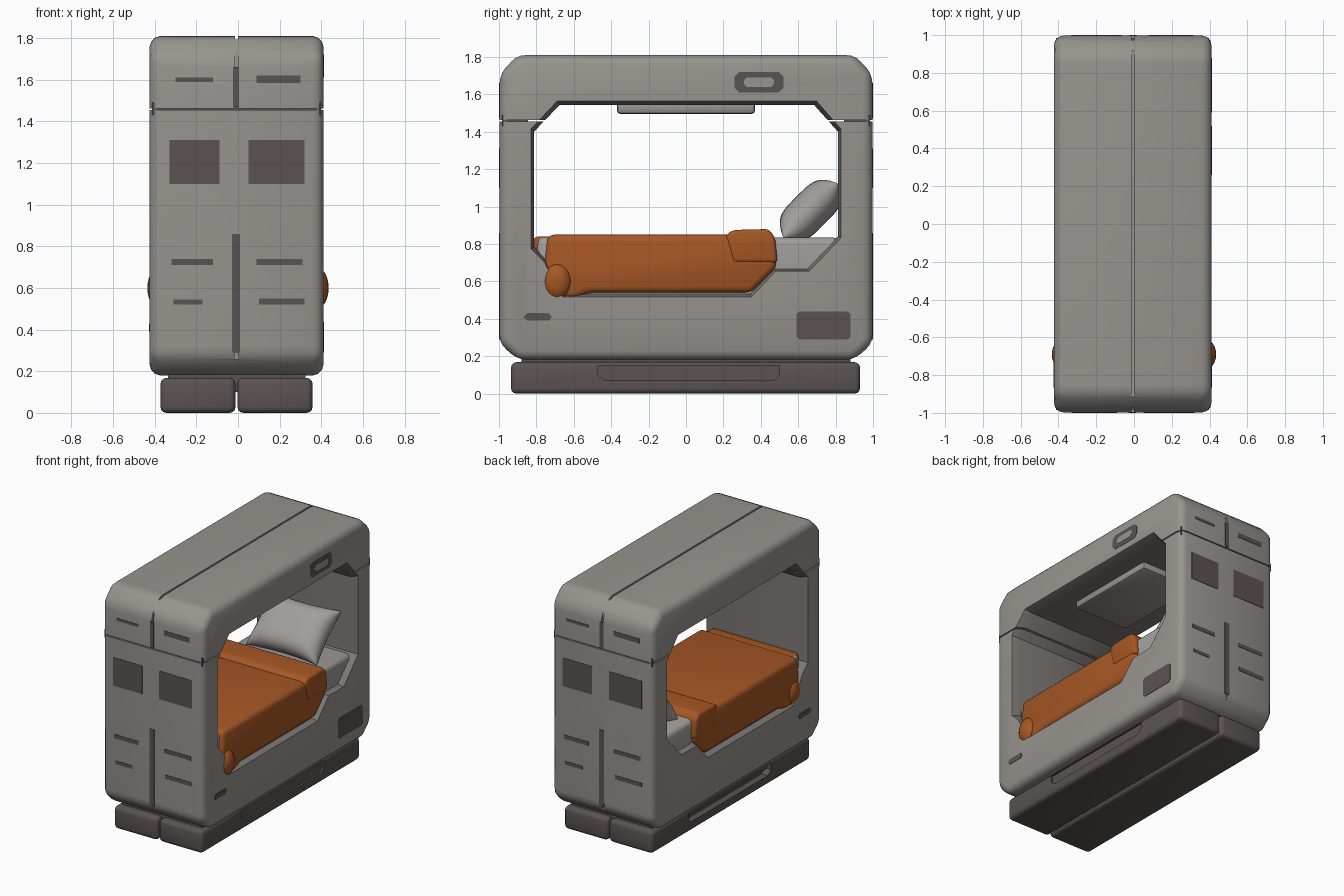
import bpy, bmesh, math
from mathutils import Matrix, Vector

if "Cube" in bpy.data.objects:
    bpy.data.objects.remove(bpy.data.objects["Cube"])

CX = -0.007            # body centre line
HW = 0.417             # body half width
L = 0.997              # body half length


def material(name, rgb):
    m = bpy.data.materials.new(name)
    m.diffuse_color = (*rgb, 1)
    m.use_nodes = True
    m.node_tree.nodes["Principled BSDF"].inputs["Base Color"].default_value = m.diffuse_color
    return m


GREY = material("shell_grey", (0.315, 0.295, 0.275))
INNER = material("interior_grey", (0.20, 0.185, 0.175))
DARK = material("dark_trim", (0.105, 0.086, 0.086))
ORANGE = material("blanket_orange", (0.38, 0.095, 0.018))
LINEN = material("linen_grey", (0.36, 0.345, 0.33))


def finish(bm, name, mats, angle=35):
    bmesh.ops.recalc_face_normals(bm, faces=bm.faces[:])
    me = bpy.data.meshes.new(name)
    bm.to_mesh(me)
    bm.free()
    ob = bpy.data.objects.new(name, me)
    bpy.context.collection.objects.link(ob)
    for m in mats:
        me.materials.append(m)
    smooth(ob, angle)
    return ob


def smooth(ob, angle=35):
    bpy.ops.object.select_all(action='DESELECT')
    ob.select_set(True)
    bpy.context.view_layer.objects.active = ob
    bpy.ops.object.shade_smooth_by_angle(angle=math.radians(angle))


def loft(name, rings, mats, bevel=0, sharp_z=None, segs=3):
    """Loft (y, z) profiles along x; edges lying at height sharp_z stay sharp."""
    bm = bmesh.new()
    vs = [[bm.verts.new((x, y, z)) for y, z in pts] for x, pts in rings]
    n = len(vs[0])
    for a, b in zip(vs, vs[1:]):
        for i in range(n):
            bm.faces.new((a[i], a[(i + 1) % n], b[(i + 1) % n], b[i]))
    bm.faces.new(vs[0])
    bm.faces.new(vs[-1])
    bmesh.ops.recalc_face_normals(bm, faces=bm.faces[:])
    if bevel:
        es = [e for e in bm.edges if sharp_z is None
              or any(abs(v.co.z - sharp_z) > 1e-4 for v in e.verts)]
        bmesh.ops.bevel(bm, geom=es, offset=bevel, segments=segs, profile=0.5,
                        affect='EDGES', clamp_overlap=True)
    return finish(bm, name, mats)


def box(name, lo, hi, mat, bevel=0, segs=3):
    (x0, y0, z0), (x1, y1, z1) = lo, hi
    pts = [(y0, z0), (y1, z0), (y1, z1), (y0, z1)]
    return loft(name, [(x0, pts), (x1, pts)], [mat], bevel, None, segs)


def cut(ob, cutters):
    for c in cutters:
        c.hide_render = True
        m = ob.modifiers.new("cut", 'BOOLEAN')
        m.object, m.operation, m.solver = c, 'DIFFERENCE', 'EXACT'
        bpy.context.view_layer.objects.active = ob
        bpy.ops.object.modifier_apply(modifier=m.name)


# Shell: lower body and canopy, with the flared through-opening cut out
opening = [(-0.69, 1.57), (0.70, 1.57), (0.83, 1.42), (0.83, 0.83), (0.66, 0.65),
           (0.48, 0.65), (0.35, 0.51), (-0.66, 0.51), (-0.76, 0.70), (-0.83, 0.77),
           (-0.83, 1.42)]
inner = [(y * 0.978, 1.05 + (z - 1.05) * 0.95) for y, z in opening]
wide = [(y * 1.01, 1.05 + (z - 1.05) * 1.01) for y, z in opening]
hole = loft("opening_cutter", [(CX - 0.45, wide), (CX - 0.36, inner),
                               (CX + 0.36, inner), (CX + 0.45, wide)], [GREY])
seam = [box("seam_cutter_top", (CX - 0.007, -1.1, 1.792), (CX + 0.007, 1.1, 1.9), GREY)]
for s in (-1, 1):
    a, b = sorted((s * 0.975, s * 1.1))
    seam.append(box("seam_cutter_end", (CX - 0.007, a, 1.3), (CX + 0.007, b, 1.9), GREY))
low_seam = []
for s in (-1, 1):
    a, b = sorted((s * 0.98, s * 1.1))
    low_seam.append(box("seam_cutter_low", (CX - 0.007, a, 0.1), (CX + 0.007, b, 0.86), GREY))

canopy_pts = [(-L, 1.462), (L, 1.462), (L, 1.71), (0.90, 1.81), (-0.90, 1.81), (-L, 1.71)]
lower_pts = [(-L, 1.454), (-L, 0.27), (-0.90, 0.18), (0.90, 0.18), (L, 0.27), (L, 1.454)]
canopy = loft("canopy", [(CX - HW, canopy_pts), (CX + HW, canopy_pts)],
              [GREY, INNER], 0.05, 1.462)
lower = loft("lower_body", [(CX - HW, lower_pts), (CX + HW, lower_pts)],
             [GREY, INNER], 0.05, 1.454)
cut(canopy, [hole] + seam)
cut(lower, [hole] + low_seam)
for ob in (canopy, lower):
    for p in ob.data.polygons:
        c = p.center
        inside = abs(c.y) < 0.84 and 0.5 < c.z < 1.58 and abs(c.x - CX) < 0.405
        p.material_index = 1 if inside else 0
    smooth(ob)
for c in [hole] + seam + low_seam:
    bpy.data.objects.remove(c)

# Dark filler behind the canopy seam
for s in (-1, 1):
    a, b = sorted((s * 0.845, s * 0.985))
    box("seam_filler", (CX - 0.405, a, 1.43), (CX + 0.405, b, 1.49), DARK)

# Plinth: two halves with side recesses, and a neck under the shell
for s in (-1, 1):
    a, b = sorted((CX + s * 0.005, CX + s * 0.365))
    half = box("plinth_half", (a, -0.935, 0), (b, 0.93, 0.168), DARK, 0.028)
    e = CX + s * 0.365
    pts = [(-0.47, 0.15), (-0.47, 0.10), (-0.43, 0.07), (0.47, 0.07), (0.50, 0.10), (0.50, 0.15)]
    rec = loft("recess_cutter", [(e - 0.015, pts), (e + 0.05, pts)], [DARK])
    cut(half, [rec])
    bpy.data.objects.remove(rec)
    smooth(half)
box("plinth_neck", (CX - 0.33, -0.88, 0.10), (CX + 0.33, 0.88, 0.22), DARK)

# Ceiling light panel
box("ceiling_panel", (CX - 0.23, -0.37, 1.495), (CX + 0.23, 0.37, 1.56), GREY, 0.02, 2)

# Mattress
box("mattress", (CX - 0.375, -0.80, 0.50), (CX + 0.375, 0.82, 0.835), LINEN, 0.035)

# Blanket with turned-down fold, tucked foot and hanging corners
drape = [(-0.74, 0.85), (0.44, 0.85), (0.49, 0.68), (0.35, 0.54), (-0.52, 0.54),
         (-0.60, 0.505), (-0.71, 0.515), (-0.765, 0.62)]
loft("blanket", [(CX - 0.405, drape), (CX + 0.405, drape)], [ORANGE], 0.035)
fold = [(0.21, 0.845), (0.25, 0.875), (0.44, 0.88), (0.475, 0.84), (0.49, 0.70), (0.25, 0.70)]
loft("blanket_fold", [(CX - 0.41, fold), (CX + 0.41, fold)], [ORANGE], 0.02)
box("blanket_foot", (CX - 0.36, -0.82, 0.60), (CX + 0.36, -0.68, 0.84), ORANGE, 0.03)
for s in (-1, 1):
    bm = bmesh.new()
    bmesh.ops.create_uvsphere(
        bm, u_segments=20, v_segments=12, radius=1,
        matrix=Matrix.Translation((s * 0.385, -0.69, 0.60)) @ Matrix.Diagonal((0.05, 0.075, 0.095, 1)))
    finish(bm, "blanket_corner", [ORANGE], 80)

# Pillow: puffed grid, leaning against the head wall
bm = bmesh.new()
N = 20
tilt = Matrix.Translation((CX, 0.665, 0.98)) @ Matrix.Rotation(math.radians(45), 4, 'X')
for side in (-1, 1):
    grid = []
    for i in range(N + 1):
        row = []
        for j in range(N + 1):
            u = math.sin(math.pi * (i / N - 0.5))
            v = math.sin(math.pi * (j / N - 0.5))
            t = 0.105 * math.sqrt(max(0, (1 - u ** 4) * (1 - v ** 4)))
            p = Vector((0.29 * u * (0.92 + 0.08 * v * v), 0.205 * v * (0.90 + 0.10 * u * u), side * t))
            row.append(bm.verts.new(tilt @ p))
        grid.append(row)
    for i in range(N):
        for j in range(N):
            bm.faces.new((grid[i][j], grid[i + 1][j], grid[i + 1][j + 1], grid[i][j + 1]))
bmesh.ops.remove_doubles(bm, verts=bm.verts[:], dist=1e-5)
finish(bm, "pillow", [LINEN], 80)

# End markings, the same on front and back: (x0, x1, z0, z1)
marks = [(-0.30, -0.12, 1.59, 1.61), (0.09, 0.30, 1.585, 1.62),
         (-0.33, -0.09, 1.10, 1.31), (0.05, 0.32, 1.10, 1.31),
         (-0.32, -0.12, 0.71, 0.74), (0.09, 0.31, 0.71, 0.74),
         (-0.31, -0.17, 0.52, 0.545), (0.10, 0.32, 0.52, 0.55),
         (-0.03, 0.01, 0.29, 0.86), (-0.025, 0.005, 1.47, 1.66)]
for s in (-1, 1):
    for x0, x1, z0, z1 in marks:
        if s > 0:
            x0, x1 = 2 * CX - x1, 2 * CX - x0
        box("end_marking", (x0, s * L - 0.003, z0), (x1, s * L + 0.003, z1), DARK)


# Side markings
def side_plate(name, s, y0, y1, z0, z1, t, mat, c=0.015):
    pts = [(y0 + c, z0), (y1 - c, z0), (y1, z0 + c), (y1, z1 - c),
           (y1 - c, z1), (y0 + c, z1), (y0, z1 - c), (y0, z0 + c)]
    x = CX + s * HW
    loft(name, [(x - t, pts), (x + t, pts)], [mat])


side_plate("handle_ring", 1, 0.26, 0.52, 1.61, 1.72, 0.002, DARK, 0.025)
side_plate("handle_centre", 1, 0.31, 0.47, 1.64, 1.69, 0.004, GREY)
side_plate("side_vent", 1, 0.59, 0.88, 0.29, 0.44, 0.003, DARK)
for s in (-1, 1):
    side_plate("side_slot", s, -0.865, -0.72, 0.39, 0.43, 0.003, DARK)
